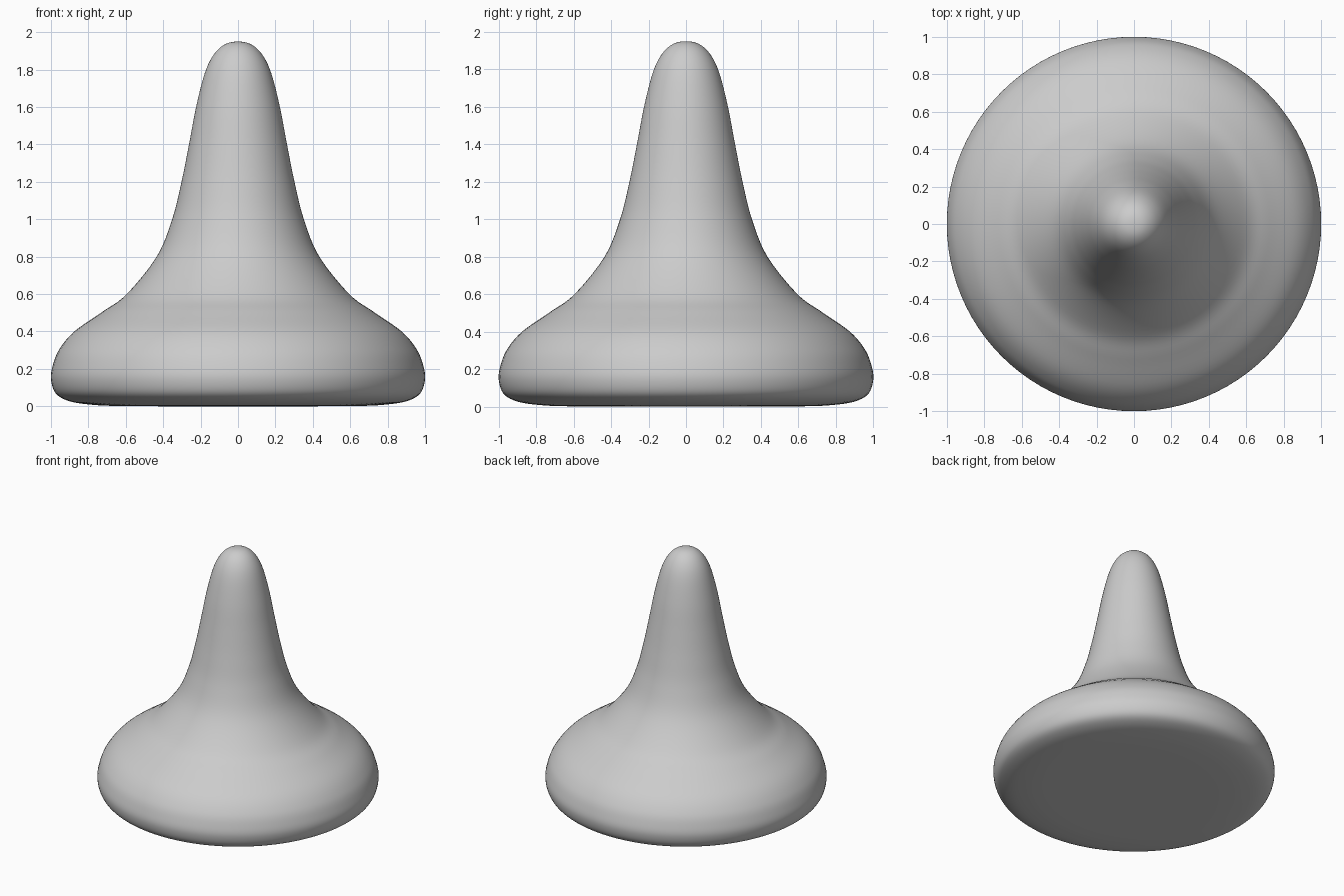
import bpy
import bmesh
import math
from mathutils import Vector

cube = bpy.data.objects.get("Cube")
if cube:
    bpy.data.objects.remove(cube, do_unlink=True)

SIDES = 96
STEPS = 6

# Half outline (radius, height) from the tip down to the underside centre
outline = [
    (0, 1.95), (0.07, 1.935), (0.13, 1.88), (0.178, 1.78), (0.224, 1.6),
    (0.262, 1.4), (0.302, 1.2), (0.352, 1.0), (0.435, 0.8), (0.595, 0.6),
    (0.725, 0.505), (0.875, 0.4), (0.955, 0.305), (0.99, 0.22), (1.0, 0.145),
    (0.975, 0.07), (0.91, 0.03), (0.8, 0.01), (0.6, 0.001), (0, 0),
]


def smooth_curve(points, steps):
    """Catmull-Rom curve through the points, mirrored past the tip."""
    pts = [Vector(p) for p in points]
    first = Vector((-pts[1].x, pts[1].y))
    pts = [first] + pts + [pts[-1]]
    result = []
    for a, b, c, d in zip(pts, pts[1:], pts[2:], pts[3:]):
        for i in range(steps):
            t = i / steps
            result.append(0.5 * (2 * b + (c - a) * t
                                 + (2 * a - 5 * b + 4 * c - d) * t ** 2
                                 + (3 * b - a - 3 * c + d) * t ** 3))
    return result + [pts[-1]]


# Flared body, turned around the vertical axis
bm = bmesh.new()
verts = [bm.verts.new((p.x, 0, max(p.y, 0))) for p in smooth_curve(outline, STEPS)]
edges = [bm.edges.new(pair) for pair in zip(verts, verts[1:])]
bmesh.ops.spin(bm, geom=verts + edges, cent=(0, 0, 0), axis=(0, 0, 1),
               angle=math.tau, steps=SIDES, use_duplicate=False)
bmesh.ops.remove_doubles(bm, verts=bm.verts, dist=0.0005)
bmesh.ops.recalc_face_normals(bm, faces=bm.faces)
for face in bm.faces:
    face.smooth = True

mesh = bpy.data.meshes.new("flared_body")
bm.to_mesh(mesh)
bm.free()
body = bpy.data.objects.new("flared_body", mesh)
bpy.context.collection.objects.link(body)

# Plain grey surface
grey = bpy.data.materials.new("light_grey")
grey.use_nodes = True
colour = (0.6, 0.6, 0.6, 1)
grey.diffuse_color = colour
grey.node_tree.nodes["Principled BSDF"].inputs["Base Color"].default_value = colour
mesh.materials.append(grey)
